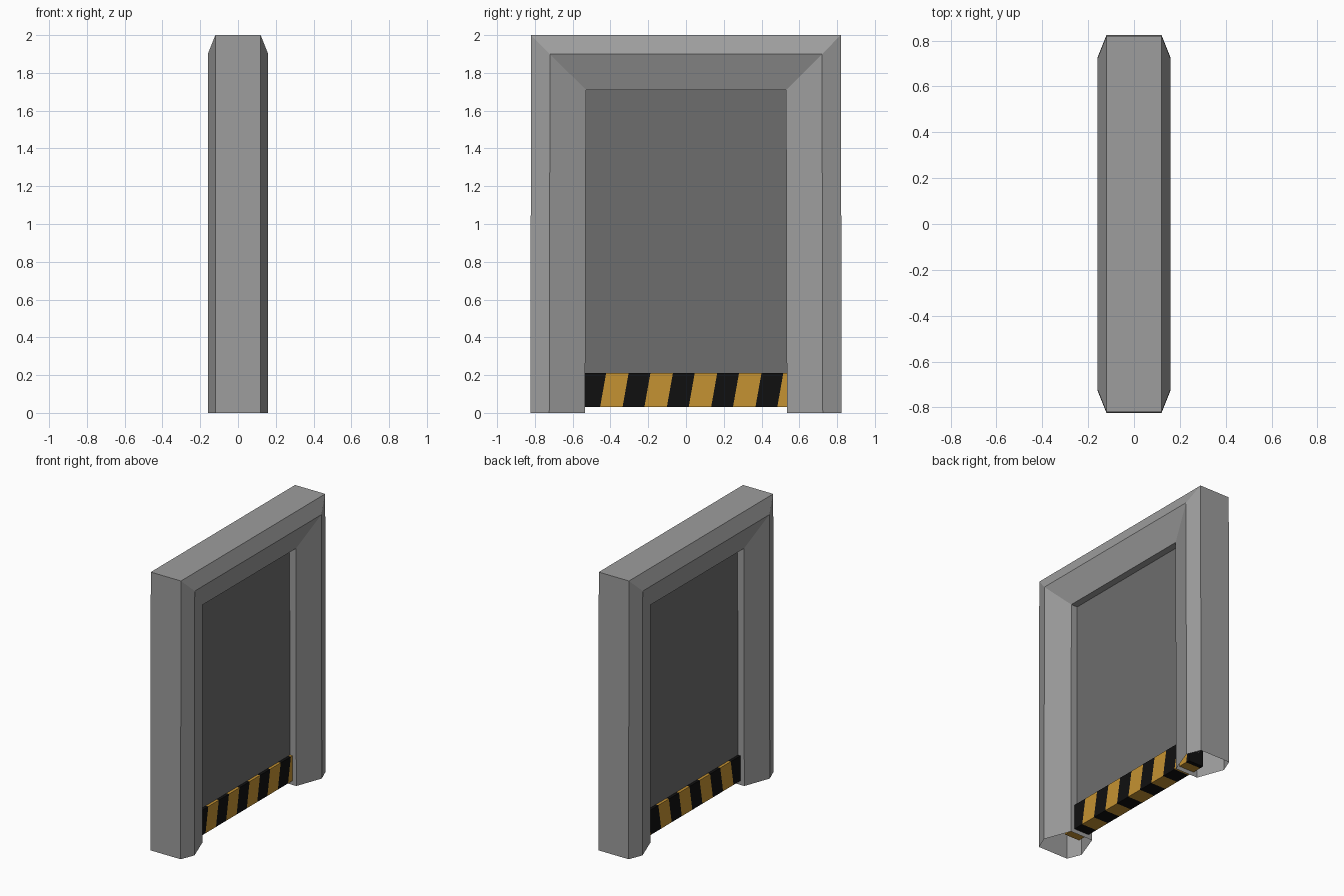
import bpy, bmesh
from mathutils import Vector

if "Cube" in bpy.data.objects:
    bpy.data.objects.remove(bpy.data.objects["Cube"])


def material(name, rgb):
    m = bpy.data.materials.new(name)
    m.diffuse_color = (*rgb, 1)
    m.use_nodes = True
    m.node_tree.nodes["Principled BSDF"].inputs["Base Color"].default_value = m.diffuse_color
    return m


frame_grey = material("frame grey", (0.34, 0.34, 0.34))
panel_grey = material("panel grey", (0.155, 0.155, 0.155))
hazard_yellow = material("hazard yellow", (0.56, 0.29, 0.032))
hazard_black = material("hazard black", (0.005, 0.005, 0.005))


def finish(bm, name, mats):
    bmesh.ops.recalc_face_normals(bm, faces=bm.faces)
    mesh = bpy.data.meshes.new(name)
    bm.to_mesh(mesh)
    bm.free()
    for m in mats:
        mesh.materials.append(m)
    obj = bpy.data.objects.new(name, mesh)
    bpy.context.collection.objects.link(obj)
    return obj


def box(half_x, half_y, z0, z1):
    bm = bmesh.new()
    bmesh.ops.create_cube(bm, size=1)
    for v in bm.verts:
        v.co = Vector((v.co.x * 2 * half_x, v.co.y * 2 * half_y,
                       z0 + (v.co.z + 0.5) * (z1 - z0)))
    return bm


# Door frame: bevelled section (inset, x) swept up, across and down with mitres;
# the legs are hollow and open at the floor
section = [(0, 0.12), (0.10, 0.16), (0.29, 0.09)]
section += [(d, -x) for d, x in reversed(section)]
bm = bmesh.new()
rings = []
for side, top in [(-1, False), (-1, True), (1, True), (1, False)]:
    rings.append([bm.verts.new((x, side * ((0.82 if top else 0.824) - d),
                                2 - d if top else 0)) for d, x in section])
n = len(section)
for a, b in zip(rings, rings[1:]):
    for i in range(n):
        j = (i + 1) % n
        bm.faces.new((a[i], a[j], b[j], b[i]))
finish(bm, "door_frame", [frame_grey])

# Door panel, its edges tucked inside the frame
finish(box(0.04, 0.63, 0.12, 1.80), "door_panel", [panel_grey])

# Hazard bar along the door bottom, cut by slanted planes into stripes
PERIOD, START, SLANT, Z0 = 0.2345, -0.455, 0.178, 0.03
bm = box(0.06, 0.63, Z0, 0.21)
normal = Vector((0, 1, -SLANT))
for k in range(-2, 6):
    for shift in (0, 0.119):
        bmesh.ops.bisect_plane(
            bm, geom=bm.verts[:] + bm.edges[:] + bm.faces[:],
            plane_co=(0, START + k * PERIOD + shift, Z0), plane_no=normal)
for f in bm.faces:
    c = f.calc_center_median()
    phase = (c.y - SLANT * (c.z - Z0) - START) % PERIOD
    f.material_index = 0 if phase < 0.119 else 1
finish(bm, "hazard_bar", [hazard_yellow, hazard_black])
